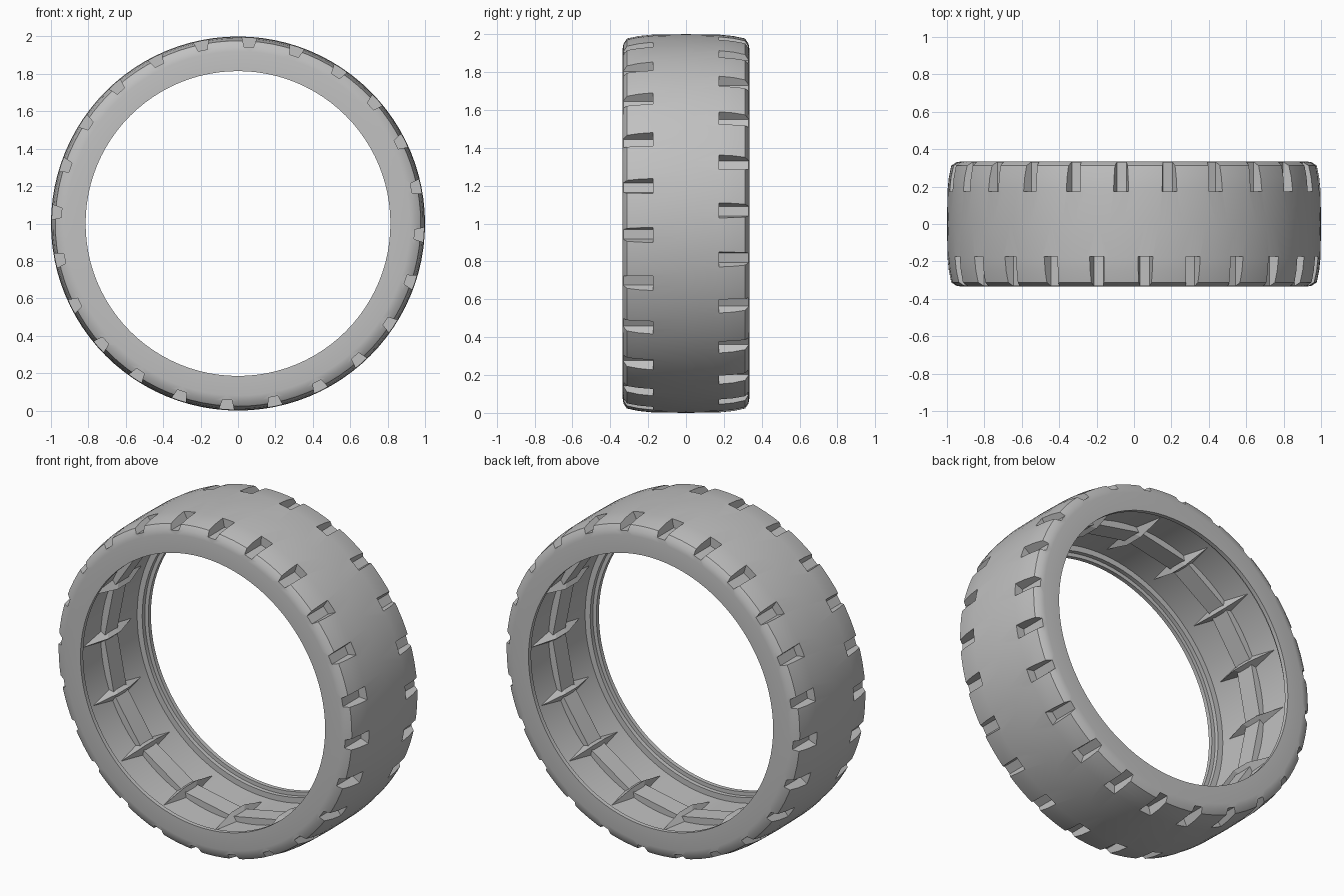
import bpy, bmesh, math
from mathutils import Matrix, Vector

cube = bpy.data.objects.get("Cube")
if cube:
    bpy.data.objects.remove(cube, do_unlink=True)

SEGMENTS = 96
NOTCHES = 24
FINS = 16
FLOOR = 0.872
RIDGE = 0.848

rubber = bpy.data.materials.new("grey rubber")
rubber.use_nodes = True
grey = (0.53, 0.53, 0.53, 1)
rubber.diffuse_color = grey
rubber.node_tree.nodes["Principled BSDF"].inputs["Base Color"].default_value = grey


def finish(name, bm):
    """Turn a bmesh into an object standing on the ground."""
    bmesh.ops.recalc_face_normals(bm, faces=bm.faces)
    mesh = bpy.data.meshes.new(name)
    bm.to_mesh(mesh)
    bm.free()
    mesh.materials.append(rubber)
    obj = bpy.data.objects.new(name, mesh)
    obj.location.z = 1
    bpy.context.collection.objects.link(obj)
    return obj


def ring(name, profile, segments):
    """Revolve a closed (y, radius) profile around the y axis."""
    bm = bmesh.new()
    loops = []
    for i in range(segments):
        a = math.tau * i / segments
        loops.append([bm.verts.new((r * math.cos(a), y, r * math.sin(a))) for y, r in profile])
    n = len(profile)
    for i in range(segments):
        p, q = loops[i], loops[(i + 1) % segments]
        for j in range(n):
            k = (j + 1) % n
            bm.faces.new((p[j], p[k], q[k], q[j]))
    return finish(name, bm)


def hull(bm, points, angle):
    """Convex block from (tangent, y, radius) points, turned to an angle."""
    turn = Matrix.Rotation(math.pi / 2 - angle, 4, 'Y')
    verts = [bm.verts.new(turn @ Vector(p)) for p in points]
    bmesh.ops.convex_hull(bm, input=verts)


# Tyre body: rounded tread, flat sidewalls, stepped lips and a hollow channel
half = [(0.18, 0.997), (0.25, 0.99), (0.312, 0.977), (0.33, 0.95), (0.335, 0.92),
        (0.335, 0.815), (0.31, 0.815), (0.31, 0.838), (0.285, 0.838), (0.285, FLOOR)]
profile = [(0, 1.0)] + half + [(-y, r) for y, r in reversed(half)]
body = ring("tyre_body", profile, SEGMENTS)

# Tapered tread notches on both shoulders, staggered by half a step
bm = bmesh.new()
first = math.radians(86.5)
for side, shift in ((-1, 0), (1, 0.5)):
    for i in range(NOTCHES):
        block = [(s * w, side * y, r)
                 for s in (-1, 1)
                 for w, r in ((0.025, 0.945), (0.05, 1.03))
                 for y in (0.175, 0.4)]
        hull(bm, block, first + math.tau * (i + shift) / NOTCHES)
cutter = finish("notch_cutter", bm)
cutter.hide_render = True

bpy.context.view_layer.objects.active = body
cut = body.modifiers.new("notches", 'BOOLEAN')
cut.operation = 'DIFFERENCE'
cut.solver = 'EXACT'
cut.object = cutter
bpy.ops.object.modifier_apply(modifier=cut.name)
bpy.data.objects.remove(cutter, do_unlink=True)

# Flat bars along the middle of the channel, one from fin to fin
ridge = ring("inner_ridge", [(-0.06, FLOOR + 0.03), (-0.06, RIDGE),
                             (0.06, RIDGE), (0.06, FLOOR + 0.03)], FINS)

# Pointed fins crossing the bars
bm = bmesh.new()
for i in range(FINS):
    fin = [(0, -0.23, FLOOR), (0, 0.23, FLOOR), (-0.045, 0, FLOOR), (0.045, 0, FLOOR),
           (0, -0.06, 0.823), (0, 0.06, 0.823), (0, 0, FLOOR + 0.02)]
    hull(bm, fin, math.tau * i / FINS)
fins = finish("inner_fins", bm)

# Smooth the rounded surfaces, keep edges sharp
bpy.ops.object.select_all(action='DESELECT')
body.select_set(True)
bpy.ops.object.shade_smooth_by_angle(angle=math.radians(38))
